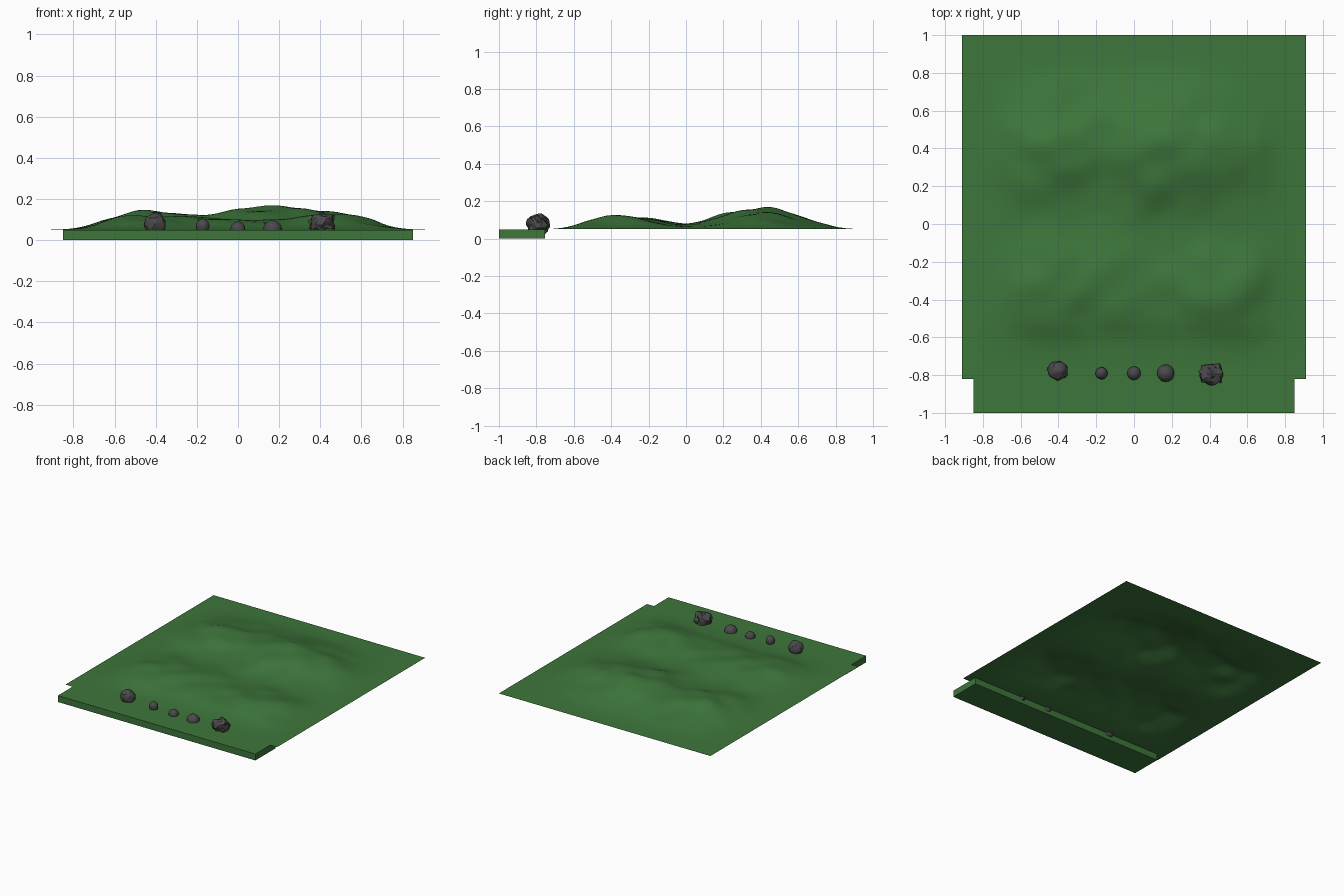
import bpy, bmesh, math
from mathutils import Vector, noise

if "Cube" in bpy.data.objects:
    bpy.data.objects.remove(bpy.data.objects["Cube"])


def material(name, rgb):
    m = bpy.data.materials.new(name)
    m.diffuse_color = (*rgb, 1)
    m.use_nodes = True
    m.node_tree.nodes["Principled BSDF"].inputs["Base Color"].default_value = m.diffuse_color
    return m


GRASS = material("grass green", (0.047, 0.18, 0.044))
STONE = material("dark stone", (0.07, 0.067, 0.07))


def finish(name, bm, mat, smooth=None):
    me = bpy.data.meshes.new(name)
    bm.to_mesh(me)
    bm.free()
    ob = bpy.data.objects.new(name, me)
    bpy.context.collection.objects.link(ob)
    me.materials.append(mat)
    if smooth:
        bpy.ops.object.select_all(action='DESELECT')
        ob.select_set(True)
        bpy.context.view_layer.objects.active = ob
        bpy.ops.object.shade_smooth_by_angle(angle=math.radians(smooth))
    return ob


# Front slab
bm = bmesh.new()
bmesh.ops.create_cube(bm, size=1)
for v in bm.verts:
    v.co = (v.co.x * 1.70, -0.8775 + v.co.y * 0.245, 0.025 + v.co.z * 0.05)
finish("front_slab", bm, GRASS)

# Rolling hill sheet: x, y, height, radius of each hill
HILLS = [(-0.45, 0.38, 0.083, 0.20), (0.09, 0.35, 0.088, 0.19), (0.46, 0.36, 0.066, 0.19),
         (-0.45, -0.33, 0.070, 0.19), (0.02, -0.40, 0.036, 0.17), (0.47, -0.34, 0.070, 0.19),
         (-0.12, 0.60, 0.018, 0.16), (0.25, 0.58, 0.03, 0.15), (-0.1, -0.2, 0.025, 0.16)]


def ground(x, y):
    h = sum(a * math.exp(-((x - cx) ** 2 + (y - cy) ** 2) / (2 * r * r)) for cx, cy, a, r in HILLS)
    h *= 1 + 0.28 * noise.noise(Vector((x * 6, y * 6, 3.7)))
    fx = min(1, (0.91 - abs(x)) / 0.25)
    fy = min(1, max(0, y + 0.76) / 0.22, (1 - y) / 0.25)
    return 0.0505 + h * fx * fy


bm = bmesh.new()
bmesh.ops.create_grid(bm, x_segments=60, y_segments=60, size=1)
for v in bm.verts:
    x, y = v.co.x * 0.91, 0.09 + v.co.y * 0.91
    v.co = (x, y, ground(x, y))
finish("hill_sheet", bm, GRASS, 60)

# Rocks: location, radii, roughness, noise seed
ROCKS = [("large_rock_left", (-0.403, -0.777, 0.078), (0.054, 0.050, 0.053), 0.16, 1),
         ("small_rock_left", (-0.172, -0.79, 0.068), (0.032, 0.032, 0.037), 0.08, 5),
         ("small_rock_middle", (0, -0.79, 0.053), (0.036, 0.036, 0.038), 0.03, 9),
         ("round_rock_right", (0.168, -0.79, 0.052), (0.046, 0.046, 0.045), 0.04, 13),
         ("jagged_rock_right", (0.41, -0.793, 0.073), (0.062, 0.056, 0.058), 0.36, 17)]
for name, loc, radii, rough, seed in ROCKS:
    bm = bmesh.new()
    bmesh.ops.create_icosphere(bm, subdivisions=3, radius=1)
    for v in bm.verts:
        n = v.co.normalized()
        k = 1 + rough * noise.noise(n * 1.9 + Vector((seed, seed * 0.37, 0.5)))
        k += rough * 0.4 * noise.noise(n * 4 + Vector((0.3, seed, 0.7)))
        v.co = Vector(loc) + Vector(n[i] * radii[i] * k for i in range(3))
    finish(name, bm, STONE, 30)
